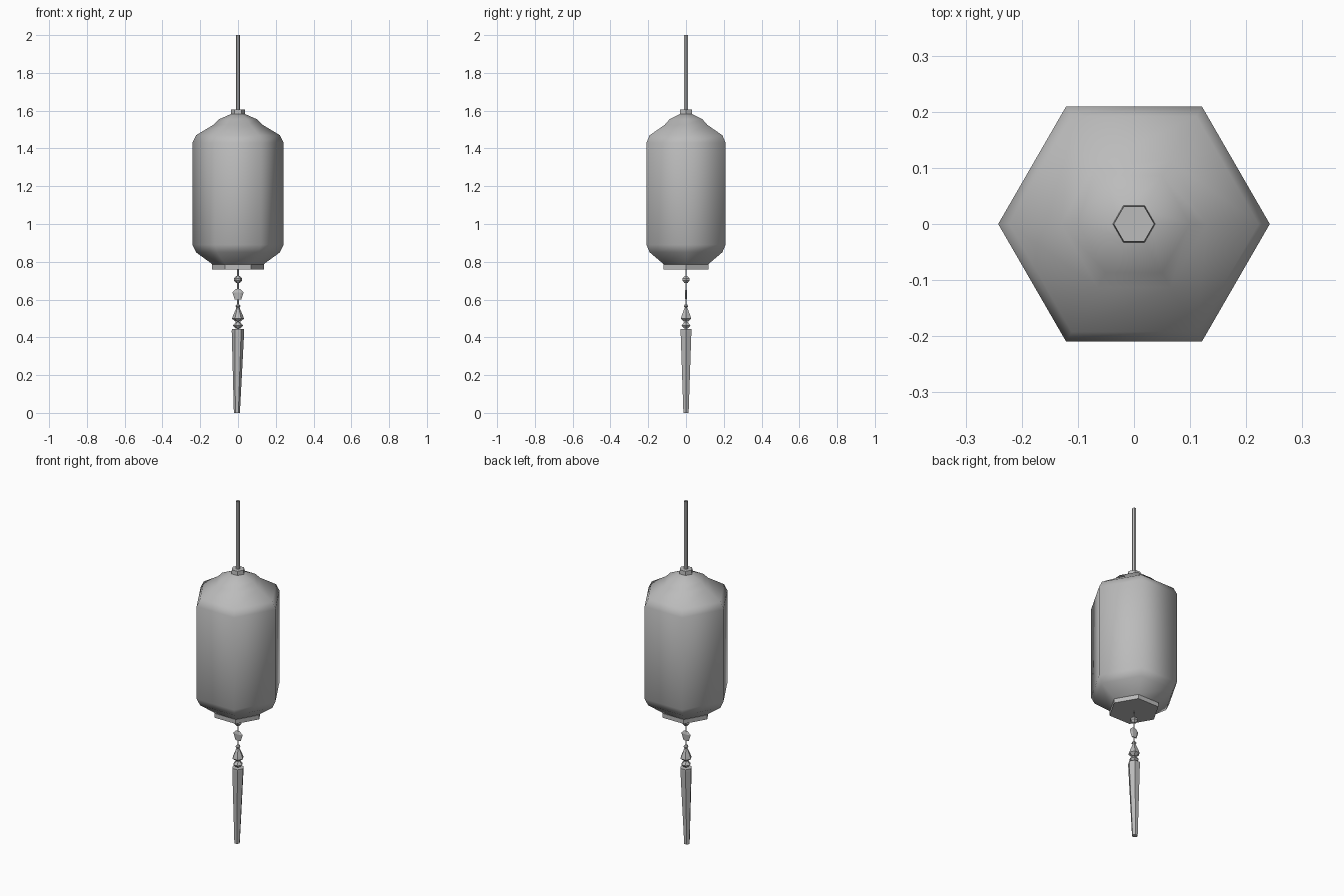
import bpy, bmesh, math

cube = bpy.data.objects.get("Cube")
if cube:
    bpy.data.objects.remove(cube, do_unlink=True)

grey = bpy.data.materials.new("plain grey")
grey.use_nodes = True
colour = (0.5, 0.5, 0.5, 1)
grey.diffuse_color = colour
grey.node_tree.nodes["Principled BSDF"].inputs["Base Color"].default_value = colour


def lathe(name, profile, sides=6, smooth=0, capped=True, depth=1):
    """Stack rings of (radius, height) into a faceted turned part."""
    bm = bmesh.new()
    rings = []
    for r, z in profile:
        angles = [math.tau * i / sides for i in range(sides)]
        rings.append([bm.verts.new((r * math.cos(a), depth * r * math.sin(a), z))
                      for a in angles])
    for low, high in zip(rings, rings[1:]):
        for i in range(sides):
            j = (i + 1) % sides
            bm.faces.new((low[i], low[j], high[j], high[i]))
    if capped:
        bm.faces.new(rings[0][::-1])
        bm.faces.new(rings[-1])
    bmesh.ops.recalc_face_normals(bm, faces=bm.faces)
    mesh = bpy.data.meshes.new(name)
    bm.to_mesh(mesh)
    bm.free()
    mesh.materials.append(grey)
    obj = bpy.data.objects.new(name, mesh)
    bpy.context.collection.objects.link(obj)
    if smooth:
        bpy.ops.object.select_all(action="DESELECT")
        obj.select_set(True)
        bpy.context.view_layer.objects.active = obj
        bpy.ops.object.shade_smooth_by_angle(angle=math.radians(smooth))
    return obj


# Hexagonal lantern shade with rounded shoulders
lathe("lantern_shade", [(0.13, 0.78), (0.14, 0.79), (0.222, 0.85), (0.242, 0.89),
                        (0.242, 1.43), (0.222, 1.47), (0.13, 1.525),
                        (0.1, 1.555), (0.03, 1.585)], smooth=65)

# Base plate, top collar and hanging rod
lathe("base_plate", [(0.137, 0.76), (0.137, 0.785)])
lathe("top_collar", [(0.038, 1.58), (0.036, 1.605)])
lathe("hanging_rod", [(0.011, 1.6), (0.011, 2)], capped=False)

# Cord and ornaments below the lantern
lathe("cord", [(0.004, 0.44), (0.004, 0.77)])
lathe("upper_bead", [(0.01, 0.688), (0.022, 0.702), (0.022, 0.712), (0.01, 0.724)])
lathe("flat_charm", [(0.017, 0.6), (0.03, 0.638), (0.012, 0.656)], depth=0.25)
lathe("small_bead", [(0.006, 0.555), (0.014, 0.565), (0.006, 0.575)])
lathe("bell_bead", [(0.012, 0.483), (0.032, 0.499), (0.026, 0.515), (0.009, 0.555)])
lathe("lower_bead", [(0.012, 0.447), (0.027, 0.463), (0.012, 0.48)])

# Tapered tassel, its tip leaning slightly to one side
tassel = lathe("tassel", [(0.016, 0), (0.033, 0.43), (0.033, 0.443)])
for v in tassel.data.vertices:
    v.co.x -= 0.006 * (1 - v.co.z / 0.443)
